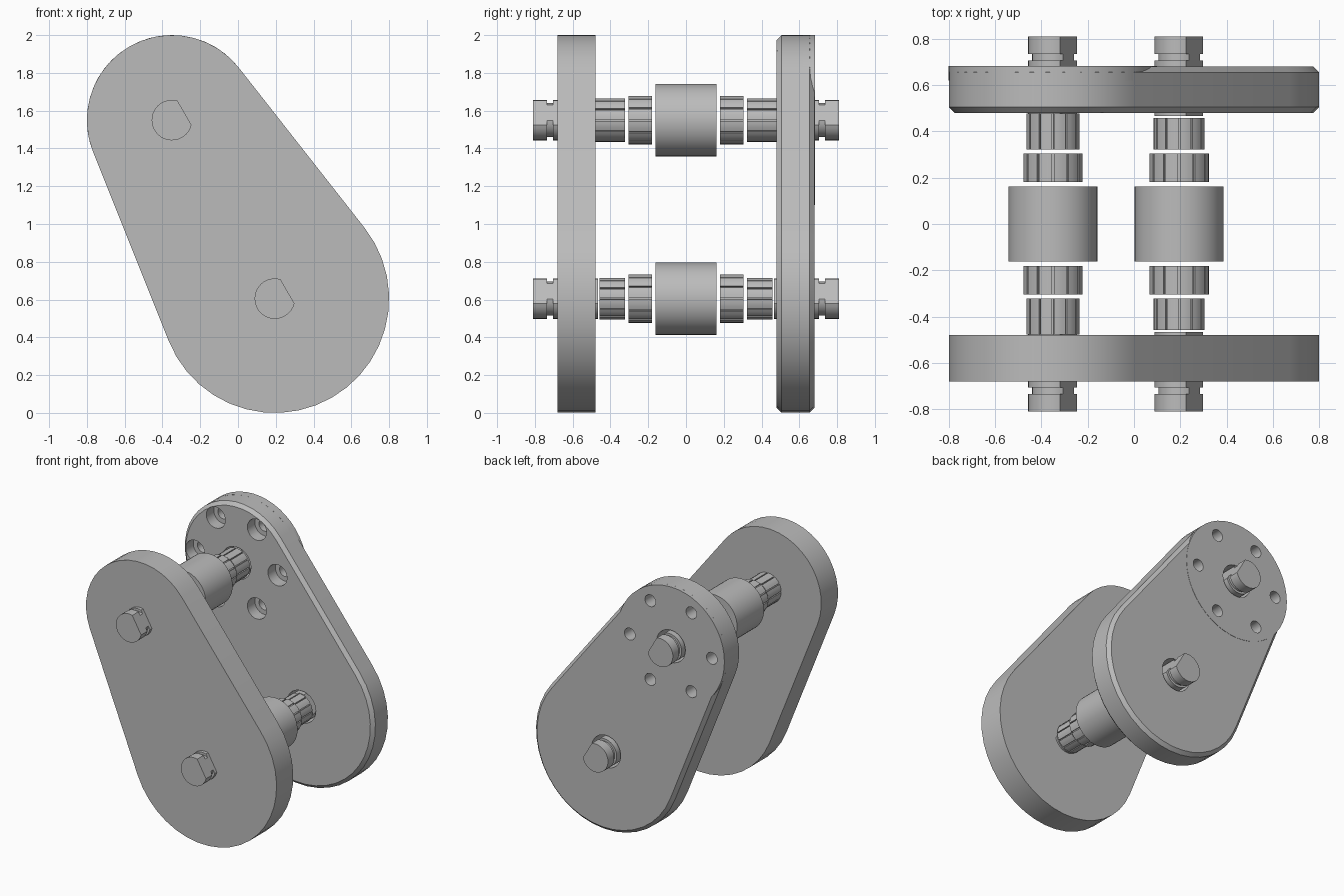
import bpy, bmesh, math

cube = bpy.data.objects.get("Cube")
if cube:
    bpy.data.objects.remove(cube, do_unlink=True)

grey = bpy.data.materials.new("plain_grey")
grey.use_nodes = True
grey.diffuse_color = (0.5, 0.5, 0.5, 1)
grey.node_tree.nodes["Principled BSDF"].inputs["Base Color"].default_value = grey.diffuse_color

# The two axle centres in the xz plane and the plate radius around each
UPPER, LOWER = (-0.35, 1.55), (0.195, 0.605)
UPPER_R, LOWER_R = 0.45, 0.605
DX, DZ = LOWER[0] - UPPER[0], LOWER[1] - UPPER[1]
SIDE = math.atan2(DX, -DZ)                       # direction square to the link
TILT = math.asin((LOWER_R - UPPER_R) / math.hypot(DX, DZ))


def arc(c, r, a0, a1, n):
    return [(c[0] + r * math.cos(a0 + (a1 - a0) * i / n),
             c[1] + r * math.sin(a0 + (a1 - a0) * i / n)) for i in range(n + 1)]


def circle(c, r, n=40):
    return arc(c, r, 0, math.tau, n)[:-1]


def link_outline(inset=0.0):
    a, b = SIDE + TILT, SIDE + math.pi - TILT
    return (arc(UPPER, UPPER_R - inset, a, b, 18) +
            arc(LOWER, LOWER_R - inset, b, a + math.tau, 22))


def d_outline(c, r, flat=0.077):
    h = math.acos(flat / r)
    return arc(c, r, SIDE + h, SIDE + math.tau - h, 28)


def slotted_outline(c, r, slots=12, depth=0.015, width=0.07):
    pts, step = [], math.tau / slots
    for i in range(slots):
        a = i * step
        pts += arc(c, r, a + width / 2, a + step - width / 2, 3)
        pts += arc(c, r - depth, a + step - width / 2, a + step + width / 2, 1)
    return pts


def loft(name, sections):
    """Skin equal-length outlines, each placed at its own y, and cap the ends."""
    bm = bmesh.new()
    rings = [[bm.verts.new((x, y, z)) for x, z in pts] for pts, y in sections]
    n = len(rings[0])
    for a, b in zip(rings, rings[1:]):
        for i in range(n):
            j = (i + 1) % n
            bm.faces.new((a[i], a[j], b[j], b[i]))
    bm.faces.new(rings[0])
    bm.faces.new(rings[-1])
    bmesh.ops.recalc_face_normals(bm, faces=bm.faces)
    mesh = bpy.data.meshes.new(name)
    bm.to_mesh(mesh)
    bm.free()
    mesh.materials.append(grey)
    ob = bpy.data.objects.new(name, mesh)
    bpy.context.collection.objects.link(ob)
    return ob


def select(ob):
    bpy.ops.object.select_all(action='DESELECT')
    ob.select_set(True)
    bpy.context.view_layer.objects.active = ob


def cut(ob, cutters):
    select(ob)
    for c in cutters:
        m = ob.modifiers.new("cut", 'BOOLEAN')
        m.operation, m.solver, m.object = 'DIFFERENCE', 'EXACT', c
        bpy.ops.object.modifier_apply(modifier=m.name)


parts = []

# Plates: plain front one, chamfered back one with a flush round cover
parts.append(loft("front_plate", [(link_outline(), -0.68), (link_outline(), -0.48)]))
back = loft("back_plate", [(link_outline(0.025), 0.48), (link_outline(), 0.505),
                           (link_outline(), 0.655), (link_outline(0.025), 0.68)])
cover = loft("back_cover", [(circle(UPPER, UPPER_R, 48), 0.62),
                            (circle(UPPER, UPPER_R, 48), 0.682)])
parts += [back, cover]

# Axle holes and six stepped bolt holes through the back plate and cover
cutters = [loft("axle_hole", [(circle(c, 0.122), 0.4), (circle(c, 0.122), 0.8)])
           for c in (UPPER, LOWER)]
for c in circle(UPPER, 0.345, 6):
    cutters.append(loft("bolt_hole", [(circle(c, 0.08, 24), 0.4), (circle(c, 0.08, 24), 0.57),
                                      (circle(c, 0.045, 24), 0.57), (circle(c, 0.045, 24), 0.8)]))
cut(back, cutters)
cut(cover, [cutters[0]] + cutters[2:])
for c in cutters:
    bpy.data.objects.remove(c, do_unlink=True)

# Axles: central roller, then slotted sleeves and a flatted, grooved end each way
for level, c, sleeve_r, sleeve_end in (("upper", UPPER, 0.115, 0.478),
                                       ("lower", LOWER, 0.11, 0.458)):
    parts.append(loft(level + "_roller", [(circle(c, 0.192, 48), -0.161),
                                          (circle(c, 0.192, 48), 0.161)]))
    for end, s in (("front", -1), ("back", 1)):
        name = f"{level}_{end}_"
        collar = slotted_outline(c, 0.128, depth=0.01)
        sleeve = slotted_outline(c, sleeve_r)
        full, neck = d_outline(c, 0.107), d_outline(c, 0.09)
        parts.append(loft(name + "collar", [(collar, s * 0.181), (collar, s * 0.305)]))
        parts.append(loft(name + "sleeve", [(sleeve, s * 0.322), (sleeve, s * sleeve_end)]))
        tail = sleeve_end + (0.009 if level == "lower" else 0)
        parts.append(loft(name + "axle_end",
                          [(full, s * tail), (full, s * 0.705), (neck, s * 0.705),
                           (neck, s * 0.735), (full, s * 0.735), (full, s * 0.81)]))

# Smooth round faces, crisp edges
for ob in parts:
    select(ob)
    bpy.ops.object.shade_smooth_by_angle(angle=math.radians(25))
